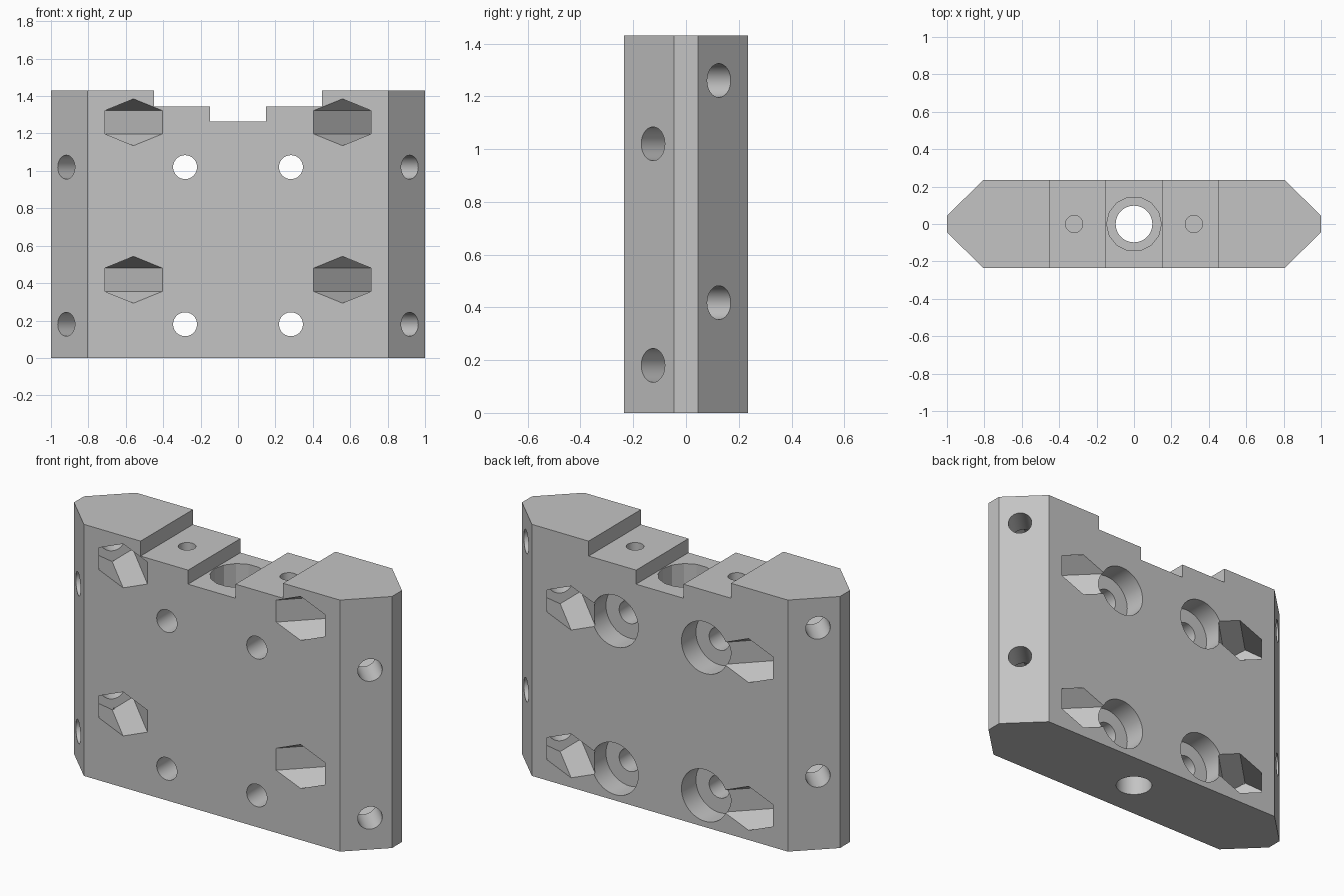
import bpy, bmesh, math
from mathutils import Vector, Matrix

default = bpy.data.objects.get("Cube")
if default:
    bpy.data.objects.remove(default, do_unlink=True)

TOP = 1.43
DEPTH = 0.235          # half thickness of the block
HOLE = 0.064           # screw hole radius

grey = bpy.data.materials.new("plain_grey")
grey.use_nodes = True
grey.diffuse_color = (0.55, 0.55, 0.55, 1)
grey.node_tree.nodes["Principled BSDF"].inputs["Base Color"].default_value = (0.55, 0.55, 0.55, 1)


def to_object(name, bm):
    bmesh.ops.recalc_face_normals(bm, faces=bm.faces)
    mesh = bpy.data.meshes.new(name)
    bm.to_mesh(mesh)
    bm.free()
    mesh.materials.append(grey)
    obj = bpy.data.objects.new(name, mesh)
    bpy.context.collection.objects.link(obj)
    return obj


# Block: plan with chamfered vertical ends, extruded upward
quarter = [(1, 0.045), (0.805, DEPTH)]
half = quarter + [(-x, y) for x, y in reversed(quarter)]
plan = half + [(-x, -y) for x, y in half]
bm = bmesh.new()
face = bm.faces.new([bm.verts.new((x, y, 0)) for x, y in plan])
grown = bmesh.ops.extrude_face_region(bm, geom=[face])["geom"]
bmesh.ops.translate(bm, vec=(0, 0, TOP),
                    verts=[v for v in grown if isinstance(v, bmesh.types.BMVert)])
block = to_object("mounting_block", bm)
bpy.context.view_layer.objects.active = block
block.select_set(True)


def cut(bm):
    """Subtract a closed mesh from the block."""
    cutter = to_object("cutter", bm)
    cutter.hide_render = True
    mod = block.modifiers.new("cut", 'BOOLEAN')
    mod.operation = 'DIFFERENCE'
    mod.solver = 'EXACT'
    mod.object = cutter
    bpy.ops.object.modifier_apply(modifier=mod.name)
    bpy.data.objects.remove(cutter, do_unlink=True)


def bore(start, end, radius, sides=40):
    """Cut a prism between two points, with a corner pointing up (or along x)."""
    start, end = Vector(start), Vector(end)
    axis = (end - start).normalized()
    up = Vector((1, 0, 0)) if abs(axis.z) > 0.9 else Vector((0, 0, 1))
    rot = Matrix((up.cross(axis), up, axis)).transposed().to_4x4()
    bm = bmesh.new()
    bmesh.ops.create_cone(bm, cap_ends=True, segments=sides, radius1=radius, radius2=radius,
                          depth=(end - start).length,
                          matrix=Matrix.Translation((start + end) / 2) @ rot)
    cut(bm)


def notch(half_width, floor):
    bm = bmesh.new()
    bmesh.ops.create_cube(bm, size=1, matrix=Matrix.Translation((0, 0, floor + 0.5))
                          @ Matrix.Diagonal((half_width * 2, 1, 1, 1)))
    cut(bm)


# Stepped recess in the top edge
notch(0.448, 1.345)
notch(0.149, 1.265)

# Central vertical bore with its wider seat
bore((0, 0, -0.2), (0, 0, 1.6), 0.098)
bore((0, 0, 0.97), (0, 0, 1.6), 0.146, 14)

for side in (-1, 1):
    # Blind holes on the middle steps
    bore((side * 0.32, 0, 1.15), (side * 0.32, 0, 1.6), 0.046)

    # Through holes, counterbored from the back
    for z in (0.18, 1.02):
        x = side * 0.283
        bore((x, -0.5, z), (x, 0.5, z), HOLE)
        bore((x, DEPTH - 0.13, z), (x, 0.5, z), 0.147, 48)

    # Diagonal screw holes from the chamfers, ending in hexagonal nut pockets
    for face_y, heights in ((-1, (0.418, 1.26)), (1, (0.18, 1.02))):
        for z in heights:
            def along(t):
                return (side * (0.558 + t), face_y * (DEPTH - t), z)
            bore(along(0.15), along(0.6), HOLE)
            bore(along(-0.25), along(0.23), 0.125, 6)

bpy.ops.object.shade_smooth_by_angle(angle=math.radians(22))
